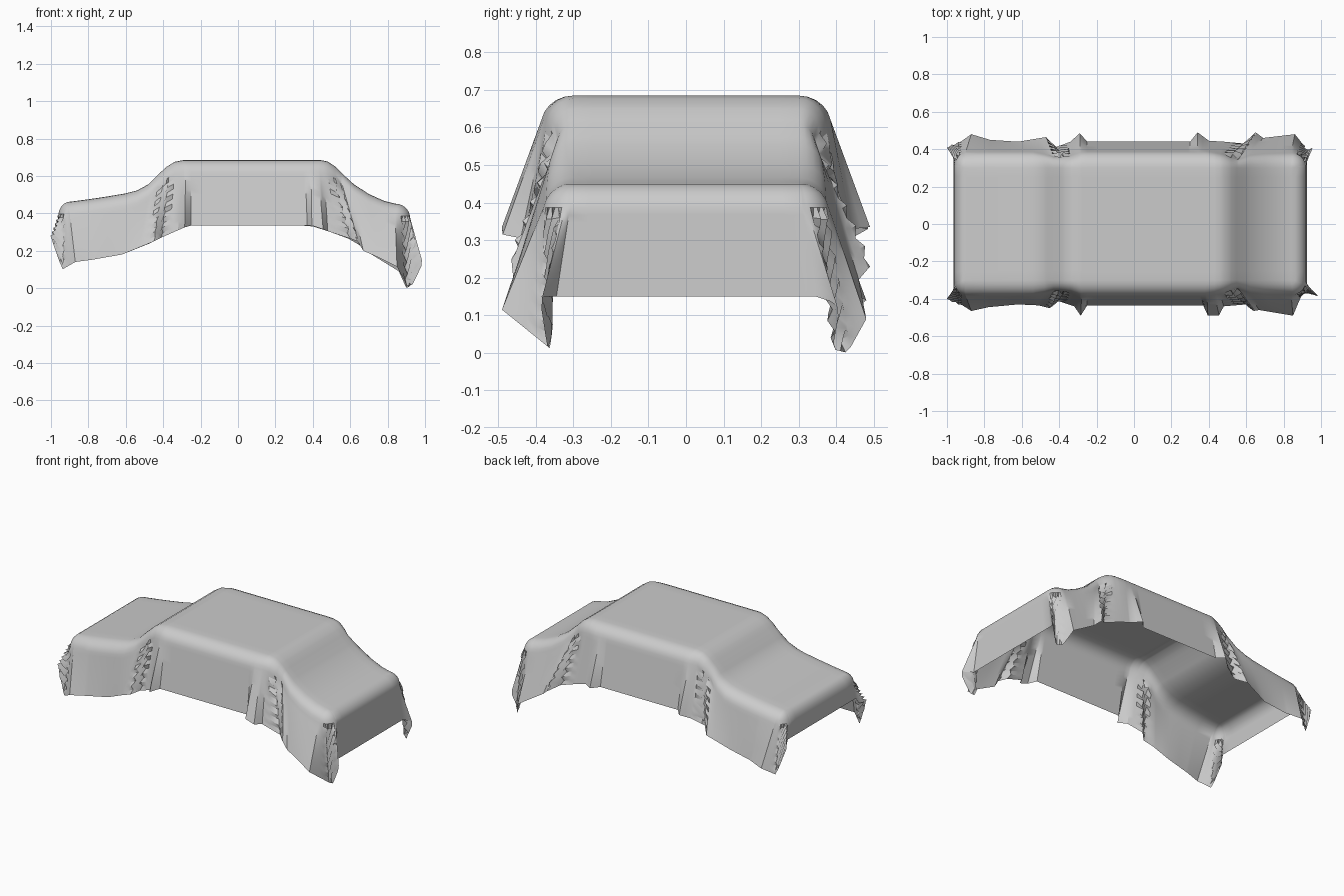
import bpy, bmesh, math
from mathutils import Vector

if "Cube" in bpy.data.objects:
    bpy.data.objects.remove(bpy.data.objects["Cube"])


def interp(keys, u):
    """Linear lookup in a list of (u, a, b, ...) keys."""
    if u <= keys[0][0]:
        return Vector(keys[0][1:]) if len(keys[0]) > 2 else keys[0][1]
    for a, b in zip(keys, keys[1:]):
        if u <= b[0]:
            t = (u - a[0]) / (b[0] - a[0])
            v = [p + (q - p) * t for p, q in zip(a[1:], b[1:])]
            return Vector(v) if len(v) > 1 else v[0]
    return Vector(keys[-1][1:]) if len(keys[-1]) > 2 else keys[-1][1]


# Top line of the covered body along x: (x, z)
TOP = [(-0.90, 0.462), (-0.80, 0.475), (-0.70, 0.49), (-0.60, 0.507), (-0.54, 0.522),
       (-0.48, 0.555), (-0.43, 0.605), (-0.38, 0.65), (-0.34, 0.675), (-0.29, 0.685),
       (0.44, 0.685), (0.48, 0.677), (0.52, 0.65), (0.56, 0.61), (0.62, 0.555),
       (0.70, 0.503), (0.78, 0.467), (0.84, 0.452)]
# Half width of the shoulder: (x, y)
SHOULDER = [(-0.90, 0.385), (-0.52, 0.385), (-0.42, 0.355), (-0.34, 0.365), (-0.28, 0.385),
            (0.40, 0.385), (0.48, 0.37), (0.55, 0.345), (0.64, 0.375), (0.84, 0.38)]
# Hem along each long side: (x at top, hem x, hem half width, hem z)
FRONT = [(-0.90, -0.87, 0.465, 0.14), (-0.80, -0.78, 0.445, 0.152), (-0.60, -0.62, 0.43, 0.18),
         (-0.46, -0.51, 0.435, 0.225), (-0.40, -0.45, 0.45, 0.25), (-0.37, -0.41, 0.41, 0.27),
         (-0.31, -0.32, 0.44, 0.31), (-0.28, -0.285, 0.49, 0.325), (-0.25, -0.25, 0.435, 0.335),
         (0.36, 0.37, 0.435, 0.335), (0.39, 0.395, 0.49, 0.335), (0.43, 0.455, 0.488, 0.315),
         (0.46, 0.48, 0.44, 0.305), (0.51, 0.60, 0.43, 0.265), (0.55, 0.64, 0.465, 0.25),
         (0.60, 0.67, 0.46, 0.20), (0.70, 0.76, 0.475, 0.16), (0.84, 0.85, 0.49, 0.115)]
BACK = [(-0.90, -0.87, 0.48, 0.14), (-0.78, -0.77, 0.45, 0.155), (-0.60, -0.62, 0.44, 0.18),
        (-0.43, -0.47, 0.465, 0.24), (-0.38, -0.42, 0.41, 0.27), (-0.33, -0.34, 0.44, 0.305),
        (-0.29, -0.29, 0.485, 0.33), (-0.25, -0.25, 0.44, 0.335), (0.30, 0.30, 0.44, 0.335),
        (0.34, 0.34, 0.49, 0.335), (0.38, 0.40, 0.445, 0.33), (0.46, 0.48, 0.44, 0.305),
        (0.51, 0.59, 0.43, 0.265), (0.55, 0.65, 0.49, 0.23), (0.62, 0.69, 0.46, 0.195),
        (0.84, 0.86, 0.48, 0.09)]
# Hem folds hanging at the corners, from side to end: (t, x, half width, z)
CORNERS = {
    (1, -1): [(0, 0.85, 0.49, 0.115), (0.35, 0.905, 0.36, 0.01), (0.6, 0.935, 0.37, 0.02),
              (0.8, 0.995, 0.39, 0.15), (1, 0.925, 0.345, 0.15)],
    (1, 1): [(0, 0.86, 0.48, 0.09), (0.3, 0.90, 0.43, 0.0), (0.55, 0.92, 0.39, 0.01),
             (0.8, 0.96, 0.41, 0.12), (1, 0.925, 0.365, 0.15)],
    (-1, -1): [(0, -0.87, 0.465, 0.14), (0.35, -0.94, 0.42, 0.10), (0.65, -1.0, 0.40, 0.27),
               (0.85, -0.97, 0.37, 0.26), (1, -0.965, 0.34, 0.30)],
    (-1, 1): [(0, -0.87, 0.48, 0.14), (0.35, -0.94, 0.43, 0.10), (0.65, -1.0, 0.41, 0.27),
              (0.85, -0.97, 0.37, 0.26), (1, -0.965, 0.345, 0.30)],
}
Y0 = 0.30                      # half width of the flat top
ENDS = {1: (0.84, 0.92, 0.925, 0.15), -1: (-0.90, -0.96, -0.965, 0.30)}
DROP = 0.065                   # height of the rounded shoulder
xs = sorted({round(k[0], 3) for k in TOP + FRONT + BACK}
            | {round(-0.25 + 0.06 * i, 3) for i in range(11)})
ys = [-Y0 + 2 * Y0 * i / 12 for i in range(13)]


def side_column(x, s):
    p = interp(FRONT if s < 0 else BACK, x)
    z = interp(TOP, x)
    jag = 0.012 if 0.50 < x < 0.56 or -0.41 < x < -0.36 else 0
    return (Vector((x, s * Y0, z)), Vector((x, s * interp(SHOULDER, x), z - DROP)),
            Vector((p[0], s * p[1], p[2])), jag)


def end_column(y, e):
    x, x1, x2, hem = ENDS[e]
    z = interp(TOP, x)
    k = y / Y0
    return (Vector((x, y, z)), Vector((x1, y * 1.03, z - DROP)),
            Vector((x2, k * 0.345, hem)), 0)


def corner_columns(e, s):
    """Fan of columns turning from the long side (t=0) to the end (t=1)."""
    x, x1 = ENDS[e][:2]
    z = interp(TOP, x)
    out = []
    for i in range(1, 12):
        t = i / 12
        a = t * math.pi / 2
        p = interp(CORNERS[e, s], t)
        p1 = Vector((x + (x1 - x) * math.sin(a), s * (Y0 + 0.08 * math.cos(a)), z - DROP))
        out.append((Vector((x, s * Y0, z)), p1, Vector((p[0], s * p[1], p[2])),
                    0.012 if 4 <= i <= 8 else 0))
    return out


# Columns in order round the whole edge
cols = [side_column(x, -1) for x in xs]
cols += corner_columns(1, -1) + [end_column(y, 1) for y in ys]
cols += corner_columns(1, 1)[::-1] + [side_column(x, 1) for x in reversed(xs)]
cols += corner_columns(-1, 1) + [end_column(y, -1) for y in reversed(ys)]
cols += corner_columns(-1, -1)[::-1]

bm = bmesh.new()
# Flat top of the cover
grid = [[bm.verts.new((x, y, interp(TOP, x))) for y in ys] for x in xs]
for a, b in zip(grid, grid[1:]):
    for j in range(len(ys) - 1):
        bm.faces.new((a[j], b[j], b[j + 1], a[j + 1]))

# Hanging skirt: rounded shoulder, then folds down to the hem
ROUND, HANG = 5, 12
rings = []
for i, (p0, p1, p2, jag) in enumerate(cols):
    line = []
    for k in range(ROUND + 1):
        a = k / ROUND * math.radians(80)
        f, g = math.sin(a) / math.sin(math.radians(80)), (1 - math.cos(a)) / (1 - math.cos(math.radians(80)))
        line.append(Vector((p0.x + (p1.x - p0.x) * f, p0.y + (p1.y - p0.y) * f,
                            p0.z + (p1.z - p0.z) * g)))
    for k in range(1, HANG + 1):
        p = p1.lerp(p2, k / HANG)
        if jag and k < HANG:
            d = Vector((p.x - p0.x, p.y - p0.y, 0)).normalized()
            p += d * jag * (1 if (k + i) % 2 else -1)
        line.append(p)
    rings.append([bm.verts.new(p) for p in line])
for a, b in zip(rings, rings[1:] + rings[:1]):
    for k in range(ROUND + HANG):
        bm.faces.new((a[k], a[k + 1], b[k + 1], b[k]))

bmesh.ops.remove_doubles(bm, verts=bm.verts, dist=0.0008)
bmesh.ops.recalc_face_normals(bm, faces=bm.faces)
if max(bm.faces, key=lambda f: f.calc_center_median().z).normal.z < 0:
    bmesh.ops.reverse_faces(bm, faces=bm.faces)

mesh = bpy.data.meshes.new("car_cover")
bm.to_mesh(mesh)
bm.free()
cover = bpy.data.objects.new("car_cover", mesh)
bpy.context.collection.objects.link(cover)
grey = bpy.data.materials.new("cloth_grey")
grey.diffuse_color = (0.6, 0.6, 0.6, 1)
grey.use_nodes = True
grey.node_tree.nodes["Principled BSDF"].inputs["Base Color"].default_value = grey.diffuse_color
mesh.materials.append(grey)
bpy.context.view_layer.objects.active = cover
cover.select_set(True)
bpy.ops.object.shade_smooth_by_angle(angle=math.radians(30))
